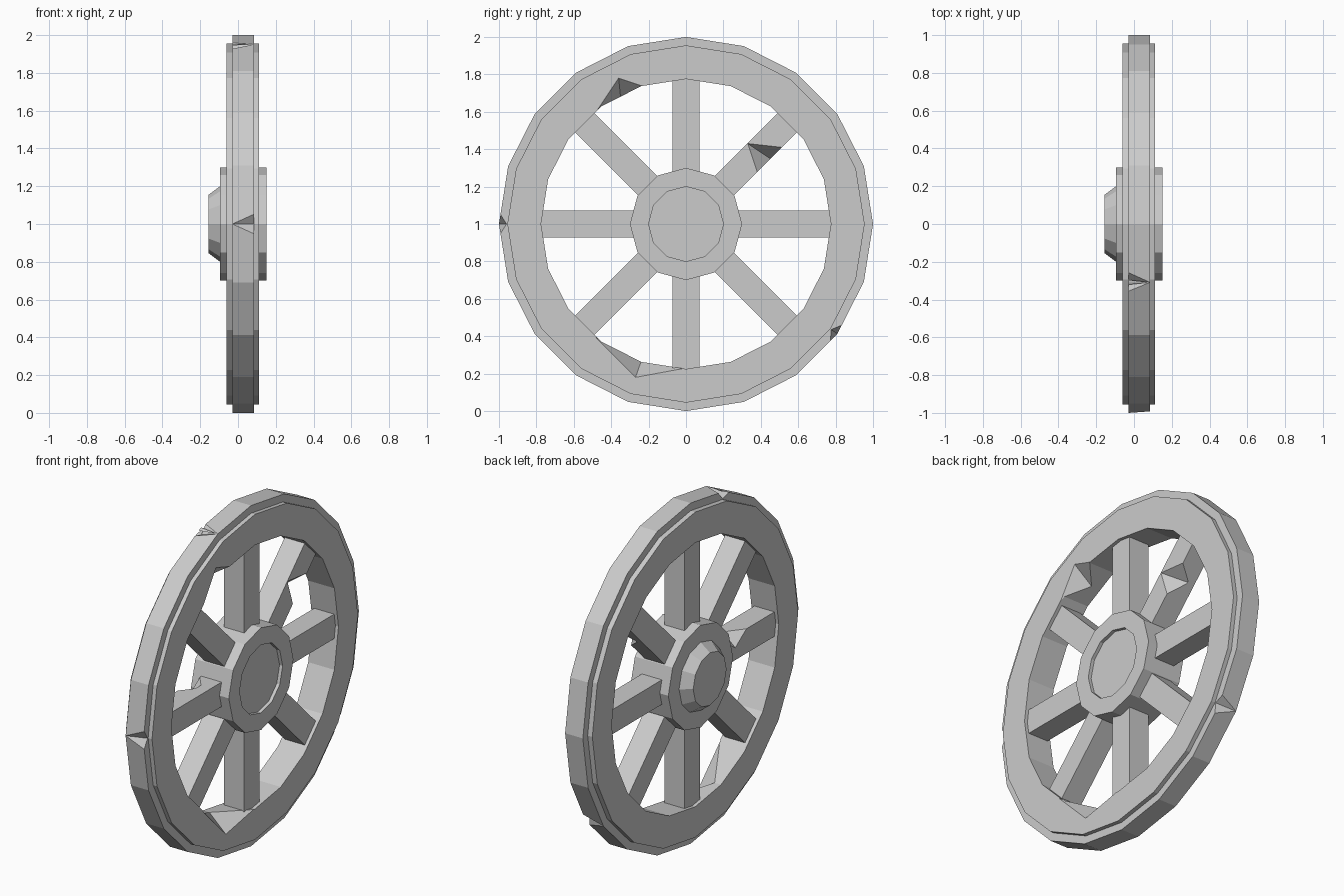
import bpy
from math import cos, sin, pi, radians
from mathutils import Vector, Matrix

if "Cube" in bpy.data.objects:
    bpy.data.objects.remove(bpy.data.objects["Cube"], do_unlink=True)

AXLE = Vector((0, 0, 1))

grey = bpy.data.materials.new("worn grey")
grey.use_nodes = True
grey.diffuse_color = (0.6, 0.6, 0.6, 1)
grey.node_tree.nodes["Principled BSDF"].inputs["Base Color"].default_value = (0.6, 0.6, 0.6, 1)


def add_mesh(name, verts, faces):
    mesh = bpy.data.meshes.new(name)
    mesh.from_pydata(verts, [], faces)
    mesh.materials.append(grey)
    obj = bpy.data.objects.new(name, mesh)
    bpy.context.collection.objects.link(obj)
    # Make all faces point outward
    bpy.context.view_layer.objects.active = obj
    obj.select_set(True)
    bpy.ops.object.mode_set(mode="EDIT")
    bpy.ops.mesh.select_all(action="SELECT")
    bpy.ops.mesh.normals_make_consistent(inside=False)
    bpy.ops.object.mode_set(mode="OBJECT")
    obj.select_set(False)
    return obj


def on_wheel(x, radius, angle):
    return Vector((x, radius * cos(angle), radius * sin(angle))) + AXLE


def lathe(name, profile, sides, closed):
    """Turn a profile of (x, radius) points around the axle."""
    n = len(profile)
    verts = [on_wheel(x, r, 2 * pi * s / sides) for x, r in profile for s in range(sides)]
    faces = []
    for p in range(n if closed else n - 1):
        q = (p + 1) % n
        for s in range(sides):
            t = (s + 1) % sides
            faces.append((p * sides + s, p * sides + t, q * sides + t, q * sides + s))
    if not closed:
        faces.append(tuple(range(sides)))
        faces.append(tuple(range((n - 1) * sides, n * sides)))
    return add_mesh(name, verts, faces)


def chip(target, a, b, c, d):
    """Cut a notch whose valley runs from c to d and opens towards a and b."""
    a, b, c, d = map(Vector, (a, b, c, d))
    middle = (c + d) / 2
    a, b = (middle + (p - middle) * 1.3 for p in (a, b))
    cutter = add_mesh("chip_cutter", [a, b, c, d],
                      [(0, 1, 2), (0, 3, 1), (0, 2, 3), (1, 3, 2)])
    cutter.hide_render = True
    cut = target.modifiers.new("chip", "BOOLEAN")
    cut.operation = "DIFFERENCE"
    cut.solver = "EXACT"
    cut.object = cutter
    bpy.context.view_layer.objects.active = target
    bpy.ops.object.modifier_apply(modifier=cut.name)
    bpy.data.objects.remove(cutter, do_unlink=True)


# Rim with a raised tread band
LEFT, RIGHT = -0.06, 0.11
BAND_LEFT, BAND_RIGHT = -0.03, 0.085
rim = lathe("rim", [(LEFT, 0.775), (LEFT, 0.955), (BAND_LEFT, 0.955), (BAND_LEFT, 1),
                    (BAND_RIGHT, 1), (BAND_RIGHT, 0.955), (RIGHT, 0.955), (RIGHT, 0.775)],
            20, True)

# Hub with a tapered cap on one side and a shallow dish on the other
lathe("hub", [(-0.155, 0.155), (-0.095, 0.2), (-0.095, 0.3),
              (0.15, 0.3), (0.15, 0.2), (0.13, 0.2)], 12, False)

# Eight square spokes
spokes = []
for i in range(8):
    turn = Matrix.Rotation(i * pi / 4, 3, "X")
    corners = [turn @ Vector((x, y, z)) + AXLE
               for y in (0.2, 0.785)
               for x, z in ((-0.04, -0.072), (0.09, -0.072), (0.09, 0.072), (-0.04, 0.072))]
    sides = [(k, (k + 1) % 4, (k + 1) % 4 + 4, k + 4) for k in range(4)]
    spokes.append(add_mesh(f"spoke_{i + 1}", corners, sides + [(0, 1, 2, 3), (4, 5, 6, 7)]))

# Chips on the tread corners
for degrees, wide, narrow in ((180, BAND_RIGHT, BAND_LEFT),
                              (-36, BAND_RIGHT, BAND_LEFT),
                              (108, BAND_LEFT, BAND_RIGHT)):
    angle = radians(degrees)
    chip(rim, on_wheel(wide, 0.995, angle - 0.055), on_wheel(wide, 0.995, angle + 0.055),
         on_wheel(wide, 0.96, angle), on_wheel(narrow, 1, angle))

# Chips on the inner edge of the rim
chip(rim, (RIGHT, -0.46, 1.63), (RIGHT, -0.24, 1.74), (RIGHT, -0.36, 1.78), (0, -0.35, 1.68))
chip(rim, (RIGHT, -0.46, 0.37), (RIGHT, 0, 0.23), (RIGHT, -0.27, 0.18), (-0.02, -0.24, 0.265))

# Chips on two spokes
chip(spokes[1], (0.09, 0.51, 1.41), (0.09, 0.38, 1.28), (0.09, 0.33, 1.43), (0, 0.45, 1.35))
chip(spokes[4], (-0.04, -0.3, 1.07), (-0.04, -0.5, 1.07), (-0.04, -0.4, 1), (0.04, -0.4, 1.07))
